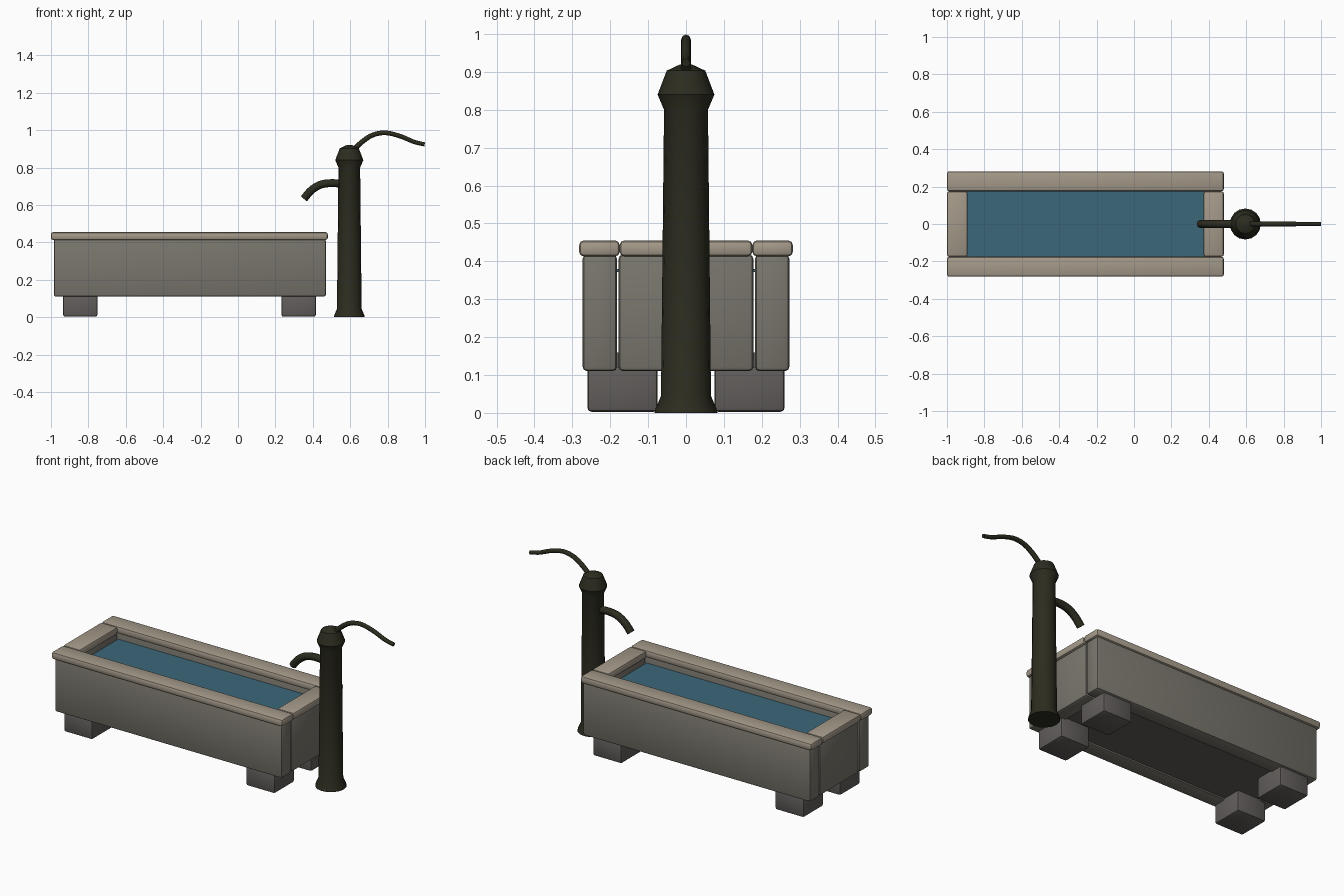
import bpy, bmesh, math
from mathutils import Vector

if "Cube" in bpy.data.objects:
    bpy.data.objects.remove(bpy.data.objects["Cube"])


def material(name, rgb):
    m = bpy.data.materials.new(name)
    m.diffuse_color = (*rgb, 1)
    m.use_nodes = True
    m.node_tree.nodes["Principled BSDF"].inputs["Base Color"].default_value = m.diffuse_color
    return m


WALL = material("grey stone", (0.19, 0.18, 0.15))
RIM = material("pale stone", (0.37, 0.32, 0.25))
FOOT = material("dark stone", (0.12, 0.11, 0.105))
IRON = material("dark iron", (0.025, 0.025, 0.014))
WATER = material("water blue", (0.045, 0.135, 0.19))


def finish(name, bm, mat, angle=35):
    bmesh.ops.recalc_face_normals(bm, faces=bm.faces)
    me = bpy.data.meshes.new(name)
    bm.to_mesh(me)
    bm.free()
    me.materials.append(mat)
    ob = bpy.data.objects.new(name, me)
    bpy.context.collection.objects.link(ob)
    bpy.ops.object.select_all(action='DESELECT')
    ob.select_set(True)
    bpy.context.view_layer.objects.active = ob
    bpy.ops.object.shade_smooth_by_angle(angle=math.radians(angle))
    return ob


def block(name, x, y, z, mat, bevel=0.0):
    """Box given by its (min, max) on each axis, with rounded edges."""
    bm = bmesh.new()
    bmesh.ops.create_cube(bm, size=1)
    for v in bm.verts:
        v.co = [(a + b) / 2 + c * (b - a) for (a, b), c in zip((x, y, z), v.co)]
    if bevel:
        bmesh.ops.bevel(bm, geom=bm.edges[:], offset=bevel, segments=2,
                        profile=0.5, affect='EDGES')
    return finish(name, bm, mat)


def rings_to_mesh(name, rings, mat, angle=35):
    """Skin a row of vertex rings and cap both ends."""
    bm = bmesh.new()
    rows = [[bm.verts.new(p) for p in ring] for ring in rings]
    n = len(rows[0])
    for a, b in zip(rows, rows[1:]):
        for i in range(n):
            j = (i + 1) % n
            bm.faces.new((a[i], a[j], b[j], b[i]))
    bm.faces.new(rows[0])
    bm.faces.new(rows[-1])
    return finish(name, bm, mat, angle)


def circle(n):
    return [(math.cos(2 * math.pi * i / n), math.sin(2 * math.pi * i / n)) for i in range(n)]


def tube(name, pts, radii, mat, sides=8, steps=4):
    """Round bar in the XZ plane along a smooth path through pts."""
    p = [Vector((x, 0, z)) for x, z in pts]
    p = [2 * p[0] - p[1]] + p + [2 * p[-1] - p[-2]]
    path = []
    for k in range(1, len(p) - 2):
        a, b, c, d = p[k - 1:k + 3]
        for s in range(steps):
            t = s / steps
            path.append(0.5 * (2 * b + (c - a) * t + (2 * a - 5 * b + 4 * c - d) * t * t
                               + (3 * b - a - 3 * c + d) * t ** 3))
    path.append(p[-2])
    rings = []
    for i, q in enumerate(path):
        tan = (path[min(i + 1, len(path) - 1)] - path[max(i - 1, 0)]).normalized()
        side = Vector((0, 1, 0))
        up = tan.cross(side)
        f = i / (len(path) - 1)
        r = radii[0] * (1 - f) + radii[1] * f
        rings.append([q + side * r * c + up * r * s for c, s in circle(sides)])
    return rings_to_mesh(name, rings, mat, 50)


# Trough: long walls, rims and feet on both sides
for label, s in (("front", -1), ("back", 1)):
    def span(a, b):
        return tuple(sorted((s * a, s * b)))
    block(label + "_wall", (-0.985, 0.47), span(0.182, 0.273), (0.11, 0.418), WALL, 0.012)
    block(label + "_rim", (-1.0, 0.48), span(0.175, 0.282), (0.413, 0.455), RIM, 0.012)
    for end, x in (("left", (-0.935, -0.752)), ("right", (0.232, 0.416))):
        block(f"{label}_{end}_foot", x, span(0.075, 0.26), (0.003, 0.125), FOOT, 0.01)

# Trough: end walls and rims
for label, wx, rx in (("left", (-0.983, -0.895), (-1.0, -0.89)),
                      ("right", (0.38, 0.468), (0.372, 0.48))):
    block(label + "_wall", wx, (-0.178, 0.178), (0.11, 0.418), WALL, 0.012)
    block(label + "_rim", rx, (-0.175, 0.175), (0.413, 0.455), RIM, 0.012)

# Trough floor and water surface
block("floor", (-0.93, 0.42), (-0.2, 0.2), (0.12, 0.16), FOOT)
block("water", (-0.91, 0.395), (-0.19, 0.19), (0.372, 0.38), WATER)

# Pump column: turned profile of (radius, height)
PX = 0.595
profile = [(0.083, 0.0), (0.08, 0.012), (0.066, 0.045), (0.058, 0.8),
           (0.075, 0.84), (0.051, 0.903), (0.015, 0.92)]
rings_to_mesh("pump_column", [[(PX + r * c, r * s, z) for c, s in circle(16)]
                              for r, z in profile], IRON, 30)

# Pump spout and handle
tube("pump_spout", [(0.57, 0.712), (0.5, 0.717), (0.44, 0.708), (0.39, 0.677), (0.352, 0.633)],
     (0.021, 0.021), IRON)
tube("pump_handle", [(0.61, 0.885), (0.66, 0.935), (0.72, 0.974), (0.79, 0.986),
                     (0.87, 0.967), (0.94, 0.938), (0.998, 0.924)], (0.014, 0.011), IRON)
